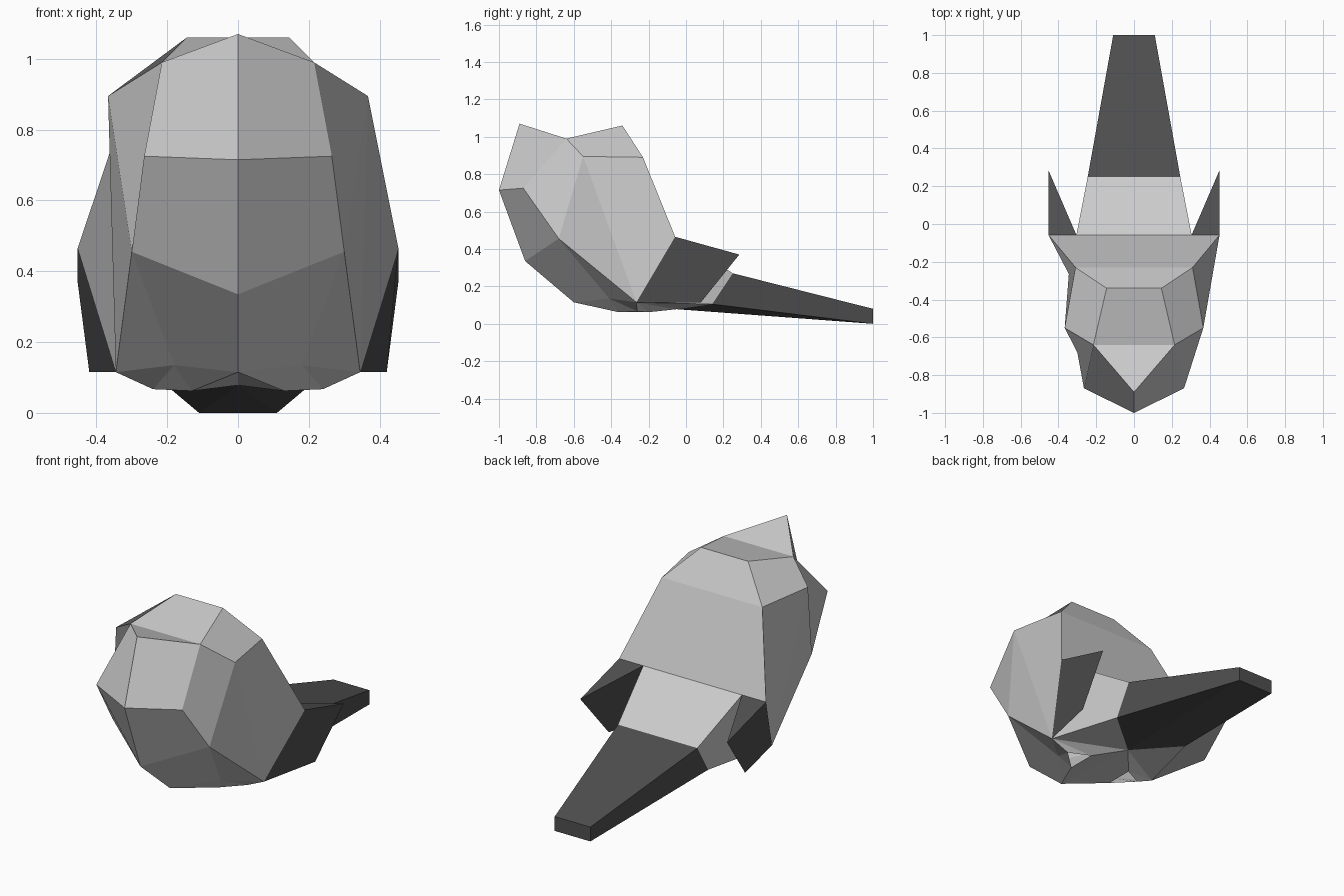
import bpy, bmesh

if "Cube" in bpy.data.objects:
    bpy.data.objects.remove(bpy.data.objects["Cube"])

# Key points of the right half (x >= 0), grouped by region
P = {
    # head and face
    "A": (0, -.89, 1.07), "B": (0, -1, .715), "C": (.265, -.87, .725),
    "D": (.215, -.64, .99), "E": (.367, -.55, .895), "F": (.145, -.34, 1.06),
    "G": (.31, -.23, .89),
    # chest, back and belly
    "H": (.453, -.058, .465), "I": (.3, -.68, .455), "J": (0, -.86, .335),
    "K": (.345, -.265, .115), "L": (0, -.6, .115), "M": (.18, -.41, .135),
    # leg opening
    "1": (.24, -.26, .067), "2": (.13, -.36, .062), "3": (.13, -.2, .062),
    # rump and tail
    "P": (.305, -.058, .465), "R": (.245, .25, .27), "S": (.235, .14, .105),
    "T": (0, -.05, .078), "U": (.11, 1, .08), "V": (.11, 1, 0),
    # wing tip
    "W": (.453, .285, .37), "X": (.42, .08, .115),
}

dark = bpy.data.materials.new("dark_feathers")
dark.diffuse_color = (.08, .08, .08, 1)
dark.use_nodes = True
dark.node_tree.nodes["Principled BSDF"].inputs["Base Color"].default_value = dark.diffuse_color


def mirrored(point):
    return (-point[0], point[1], point[2])


def part(name, sides, bridges="", mat=None):
    """Faces in sides are mirrored; edges in bridges join right to left."""
    bm = bmesh.new()

    def face(points):
        points = list(dict.fromkeys(points))
        bm.faces.new([bm.verts.new(p) for p in points])

    for s in sides.split():
        face([P[c] for c in s])
        face([mirrored(P[c]) for c in reversed(s)])
    for a, b in bridges.split():
        face([P[a], P[b], mirrored(P[b]), mirrored(P[a])])
    bmesh.ops.remove_doubles(bm, verts=bm.verts, dist=.0005)
    bmesh.ops.recalc_face_normals(bm, faces=bm.faces)
    mesh = bpy.data.meshes.new(name)
    bm.to_mesh(mesh)
    bm.free()
    if mat:
        mesh.materials.append(mat)
    obj = bpy.data.objects.new(name, mesh)
    bpy.context.collection.objects.link(obj)


# Faceted head, body, rump and belly with open leg sockets
part("body",
     "ADCB CDEI BCIJ JIML EIK IMK EGHK DEGF "
     "MK1 M12 LM2 L23T T3K 3K1 PRSK KST",
     "AD DF FG GH PR")

# Tapered tail
part("tail", "RUVS SVT", "RU UV VT", dark)

# Wedge-shaped wings
part("wings", "HWXK PWXK HWP", "", dark)
